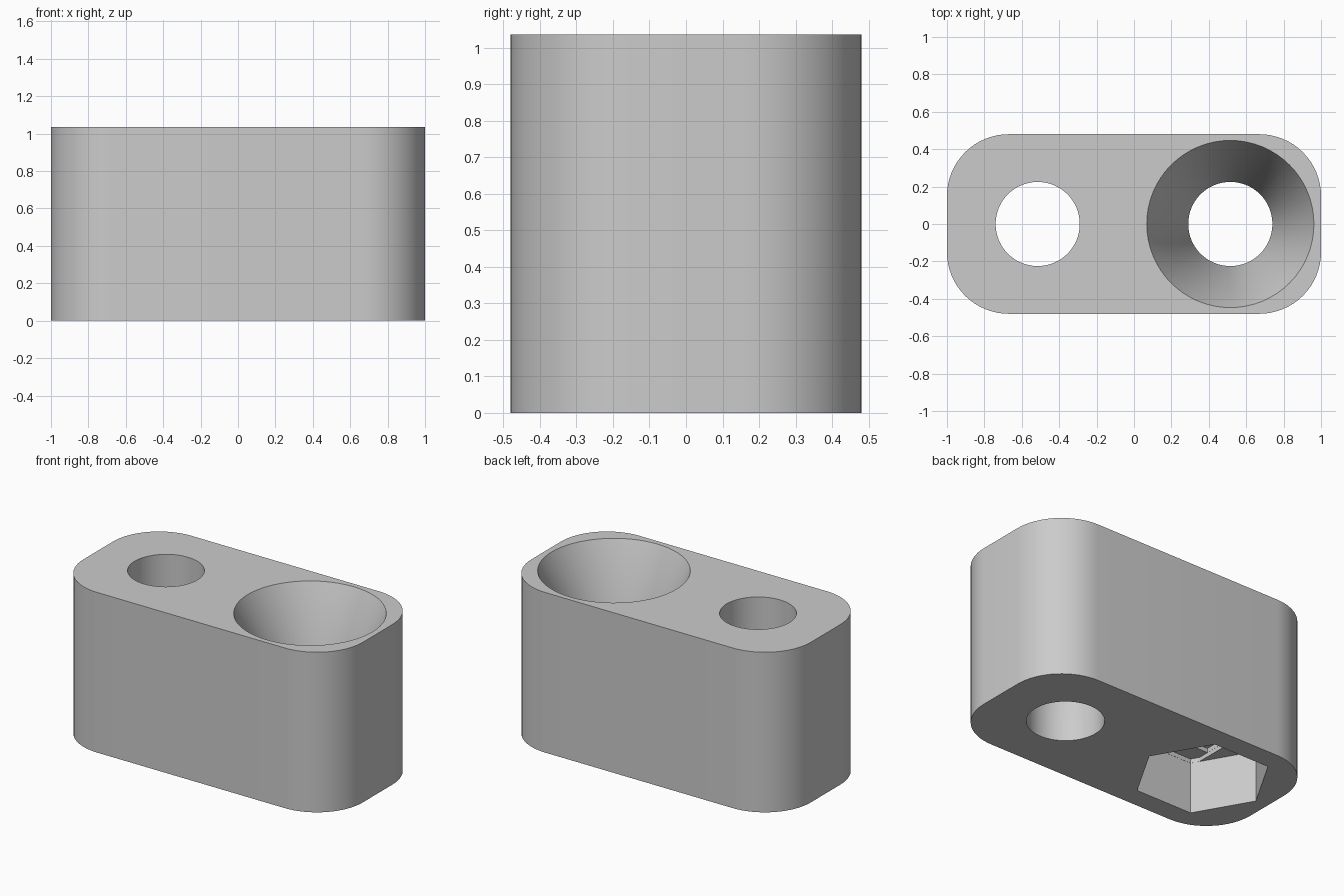
import bpy, bmesh
from math import sin, cos, pi, radians, sqrt

cube = bpy.data.objects.get("Cube")
if cube:
    bpy.data.objects.remove(cube, do_unlink=True)

HEIGHT = 1.035
HALF_X, HALF_Y, CORNER = 1.0, 0.48, 0.33
HOLE_X, HOLE_R = 0.515, 0.225
RIM_R, FUNNEL_DEPTH = 0.447, 0.52
NUT_R, NUT_DEPTH, STEP = 0.4, 0.33, 0.027

grey = bpy.data.materials.new("light grey")
grey.use_nodes = True
grey.diffuse_color = (0.6, 0.6, 0.6, 1)
grey.node_tree.nodes["Principled BSDF"].inputs["Base Color"].default_value = grey.diffuse_color


def arc(cx, cy, r, start, end, steps, closed=False):
    """Points along an arc; a closed one omits the repeated last point."""
    count = steps if closed else steps + 1
    return [(cx + r * cos(start + (end - start) * i / steps),
             cy + r * sin(start + (end - start) * i / steps)) for i in range(count)]


def circle(cx, r, sides=64):
    return arc(cx, 0, r, 0, 2 * pi, sides, closed=True)


def loft(name, sections):
    """Solid through a stack of (height, outline) sections."""
    bm = bmesh.new()
    rings = [[bm.verts.new((x, y, z)) for x, y in outline] for z, outline in sections]
    bm.faces.new(rings[0][::-1])
    bm.faces.new(rings[-1])
    for low, high in zip(rings, rings[1:]):
        n = len(low)
        for i in range(n):
            j = (i + 1) % n
            bm.faces.new((low[i], low[j], high[j], high[i]))
    mesh = bpy.data.meshes.new(name)
    bm.to_mesh(mesh)
    bm.free()
    mesh.materials.append(grey)
    ob = bpy.data.objects.new(name, mesh)
    bpy.context.collection.objects.link(ob)
    return ob


# Rounded block
outline = []
for quarter, (sx, sy) in enumerate([(1, 1), (-1, 1), (-1, -1), (1, -1)]):
    start = quarter * pi / 2
    outline += arc(sx * (HALF_X - CORNER), sy * (HALF_Y - CORNER), CORNER,
                   start, start + pi / 2, 16)
block = loft("spacer_block", [(0, outline), (HEIGHT, outline)])

# Funnel hole: straight bore opening into a cone at the top
bore = circle(HOLE_X, HOLE_R)
rim = circle(HOLE_X, RIM_R)
funnel = loft("funnel_cutter", [(-0.1, bore), (HEIGHT - FUNNEL_DEPTH, bore),
                                (HEIGHT, rim), (HEIGHT + 0.1, rim)])

# Bolt hole with a hexagonal nut pocket underneath
bolt = circle(-HOLE_X, HOLE_R)
bolt_hole = loft("bolt_cutter", [(-0.1, bolt), (HEIGHT + 0.1, bolt)])
hexagon = circle(-HOLE_X, NUT_R, 6)
pocket = loft("nut_pocket_cutter", [(-0.1, hexagon), (NUT_DEPTH, hexagon)])

# Stepped pocket ceiling: a slot between two flats, then a square
w = HOLE_R + 0.002
side_y = (NUT_R - w) * sqrt(3) - 0.001
flat_y = NUT_R * sqrt(3) / 2 - 0.001
quarter = [(w, side_y), (NUT_R / 2, flat_y)]
upper = quarter + [(-x, y) for x, y in quarter[::-1]]
slot_outline = [(x - HOLE_X, y) for x, y in upper + [(-x, -y) for x, y in upper]]
slot = loft("slot_cutter", [(NUT_DEPTH - 0.1, slot_outline), (NUT_DEPTH + STEP, slot_outline)])
s = HOLE_R + 0.001
square_outline = [(x - HOLE_X, y) for x, y in [(s, s), (-s, s), (-s, -s), (s, -s)]]
square = loft("square_cutter", [(NUT_DEPTH - 0.05, square_outline),
                                (NUT_DEPTH + 2 * STEP, square_outline)])

# Cut the holes, then discard the cutters
bpy.ops.object.select_all(action='DESELECT')
block.select_set(True)
bpy.context.view_layer.objects.active = block
for cutter in (funnel, pocket, slot, square, bolt_hole):
    cutter.hide_render = True
    mod = block.modifiers.new(cutter.name, 'BOOLEAN')
    mod.operation = 'DIFFERENCE'
    mod.solver = 'EXACT'
    mod.object = cutter
    bpy.ops.object.modifier_apply(modifier=mod.name)
    bpy.data.objects.remove(cutter, do_unlink=True)

bpy.ops.object.shade_smooth_by_angle(angle=radians(25))
